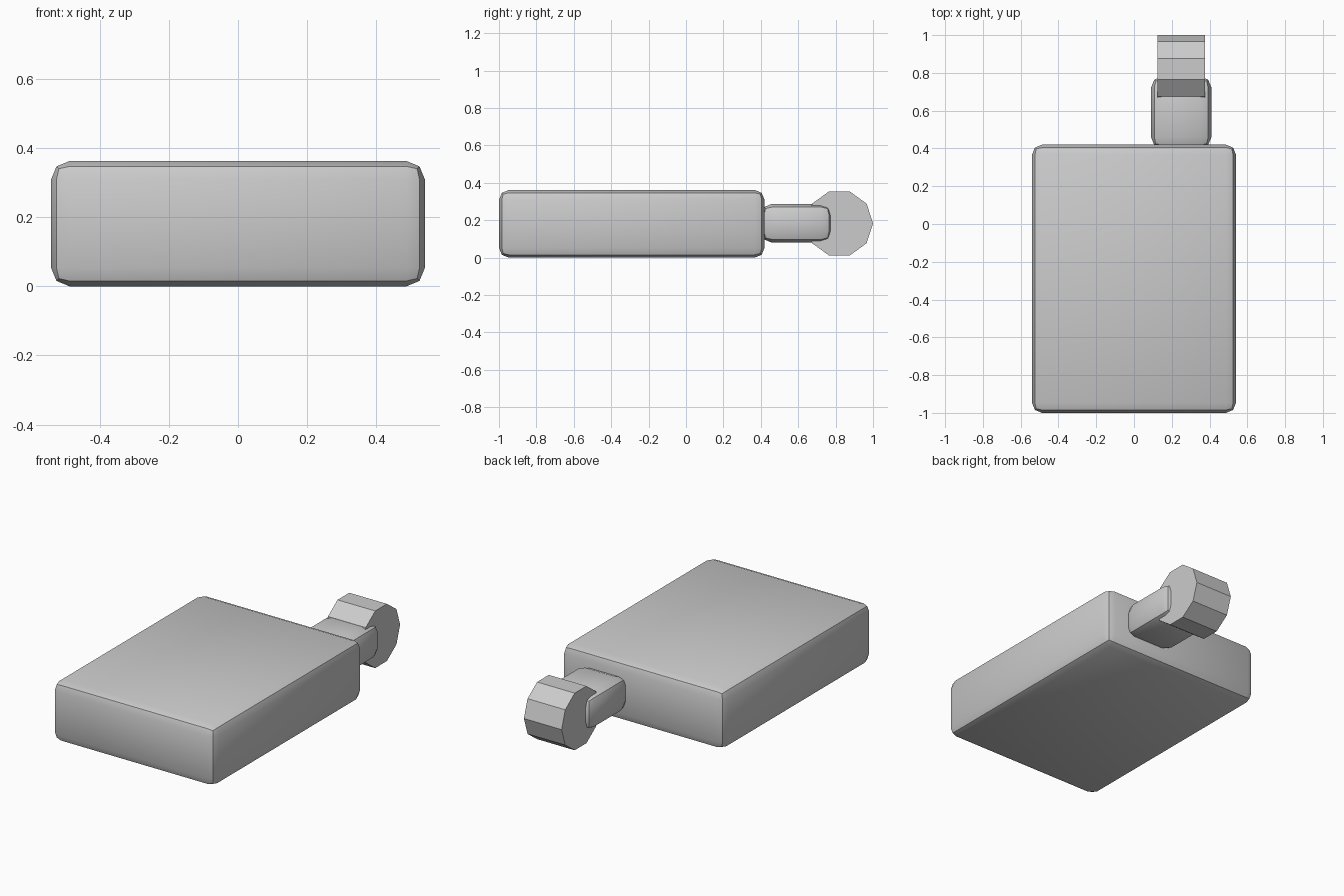
import bpy, math

if "Cube" in bpy.data.objects:
    bpy.data.objects.remove(bpy.data.objects["Cube"])


def bevelled_box(name, lo, hi, radius):
    """Box between two corners with a two-segment rounded edge."""
    bpy.ops.mesh.primitive_cube_add(size=1, location=[(a + b) / 2 for a, b in zip(lo, hi)])
    ob = bpy.context.object
    ob.name = name
    ob.scale = [b - a for a, b in zip(lo, hi)]
    bpy.ops.object.transform_apply(location=False, rotation=False, scale=True)
    bevel = ob.modifiers.new("rounded_edges", 'BEVEL')
    bevel.width = radius
    bevel.segments = 2
    bpy.ops.object.modifier_apply(modifier=bevel.name)
    bpy.ops.object.shade_smooth_by_angle(angle=math.radians(30))
    return ob


# Main slab
bevelled_box("body", (-0.54, -1.0, 0.0), (0.54, 0.42, 0.362), 0.053)

# Short stem at the back that carries the wheel
bevelled_box("stem", (0.09, 0.40, 0.08), (0.41, 0.782, 0.288), 0.06)

# Ten-sided wheel, axis along x, one corner pointing straight back
bpy.ops.mesh.primitive_cylinder_add(
    vertices=10, radius=0.18, depth=0.25,
    location=(0.25, 0.82, 0.183), rotation=(0, math.pi / 2, 0))
bpy.context.object.name = "wheel"
